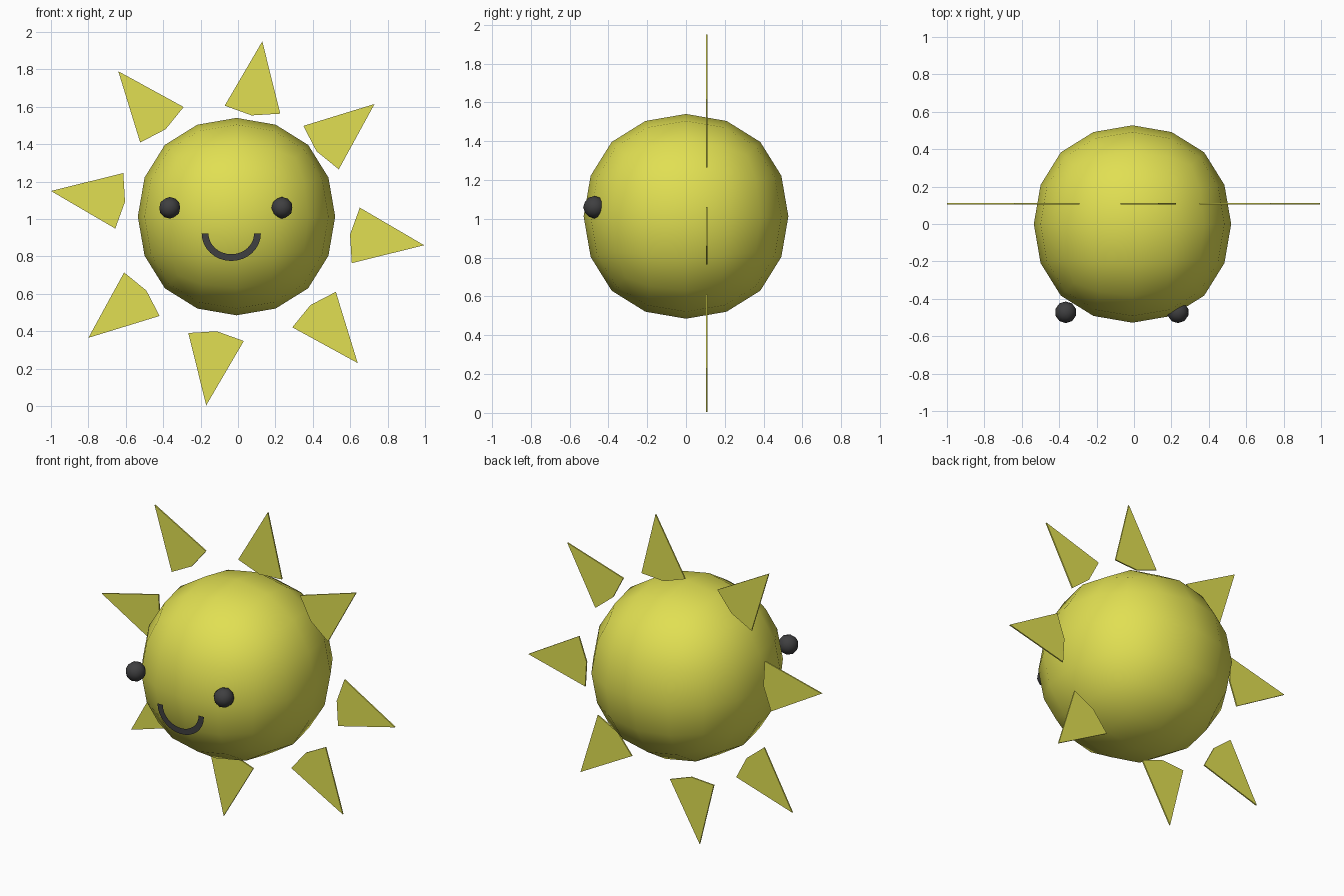
import bpy, bmesh, math
from mathutils import Vector

if "Cube" in bpy.data.objects:
    bpy.data.objects.remove(bpy.data.objects["Cube"])


def material(name, rgb):
    m = bpy.data.materials.new(name)
    m.diffuse_color = (*rgb, 1)
    m.use_nodes = True
    m.node_tree.nodes["Principled BSDF"].inputs["Base Color"].default_value = m.diffuse_color
    return m


YELLOW = material("sun yellow", (0.75, 0.74, 0.085))
DARK = material("charcoal", (0.05, 0.05, 0.052))


def finish(name, bm, mat, smooth=False):
    bmesh.ops.recalc_face_normals(bm, faces=bm.faces)
    for f in bm.faces:
        f.smooth = smooth
    me = bpy.data.meshes.new(name)
    bm.to_mesh(me)
    bm.free()
    me.materials.append(mat)
    ob = bpy.data.objects.new(name, me)
    bpy.context.collection.objects.link(ob)
    return ob


# Body: a cube rounded by two subdivision levels
bm = bmesh.new()
bmesh.ops.create_cube(bm, size=1.257)
body = finish("body", bm, YELLOW, True)
body.location = (-0.008, 0, 1.013)
sub = body.modifiers.new("round", 'SUBSURF')
sub.levels = sub.render_levels = 2

# Eyes: small low-poly balls
for name, x in (("left_eye", -0.365), ("right_eye", 0.235)):
    bm = bmesh.new()
    bmesh.ops.create_icosphere(bm, subdivisions=2, radius=0.058)
    finish(name, bm, DARK, True).location = (x, -0.472, 1.06)

# Mouth: flat half-ring ribbon in front of the body
bm = bmesh.new()
steps = 16
rows = []
for i in range(steps + 1):
    a = math.pi * (1 + i / steps)
    rows.append([bm.verts.new((-0.036 + rx * math.cos(a), -0.505, 0.922 + rz * math.sin(a)))
                 for rx, rz in ((0.158, 0.146), (0.122, 0.110))])
for (a, b), (c, d) in zip(rows, rows[1:]):
    bm.faces.new((a, c, d, b))
finish("mouth", bm, DARK)

# Rays: one thin arrow-shaped plate, placed by tip position and turned outward
PROFILE = ((0, 0), (-0.369, 0.15), (-0.40, 0), (-0.369, -0.15))
TIPS = ((0.995, 0.86), (0.73, 1.615), (0.13, 1.95), (-0.64, 1.79),
        (-1.0, 1.15), (-0.80, 0.365), (-0.17, 0.004), (0.64, 0.23))
for i, (tx, tz) in enumerate(TIPS):
    ang = math.radians(-8.2 + 90 * (i // 2) + 47.4 * (i % 2))
    c, s = math.cos(ang), math.sin(ang)
    bm = bmesh.new()
    face = bm.faces.new([bm.verts.new((tx + u * c - v * s, 0.103, tz + u * s + v * c))
                         for u, v in PROFILE])
    out = bmesh.ops.extrude_face_region(bm, geom=[face])
    bmesh.ops.translate(bm, vec=Vector((0, 0.008, 0)),
                        verts=[g for g in out["geom"] if isinstance(g, bmesh.types.BMVert)])
    finish(f"ray_{i + 1}", bm, YELLOW)
